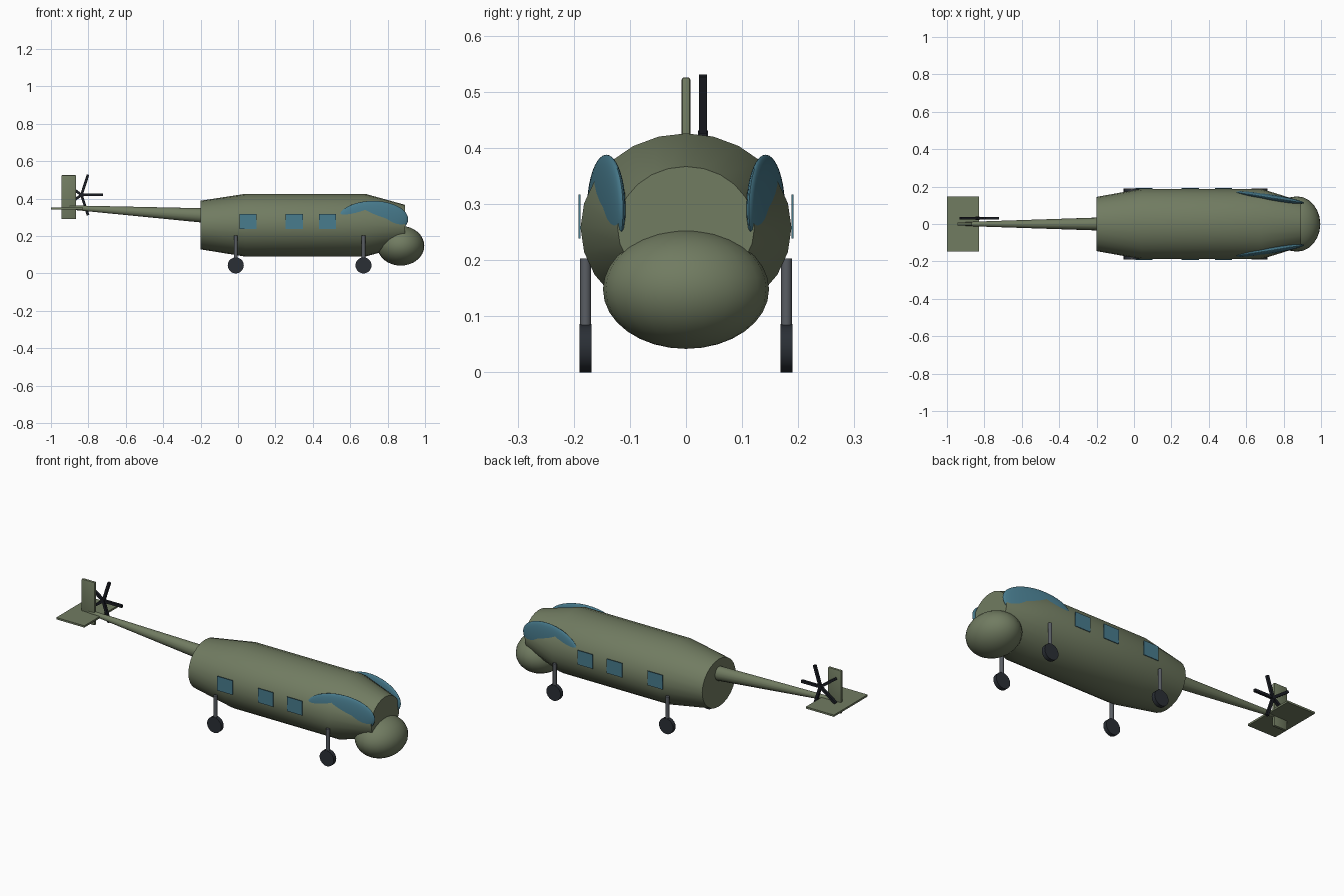
import bpy, bmesh, math
from mathutils import Matrix, Vector

if "Cube" in bpy.data.objects:
    bpy.data.objects.remove(bpy.data.objects["Cube"])


def material(name, rgb):
    m = bpy.data.materials.new(name)
    m.diffuse_color = (*rgb, 1)
    m.use_nodes = True
    m.node_tree.nodes["Principled BSDF"].inputs["Base Color"].default_value = m.diffuse_color
    return m


OLIVE = material("olive paint", (0.165, 0.2, 0.12))
GLASS = material("blue glass", (0.065, 0.2, 0.27))
STEEL = material("grey steel", (0.1, 0.11, 0.125))
TYRE = material("dark rubber", (0.023, 0.028, 0.036))
BLACK = material("black blade", (0.011, 0.013, 0.018))


def finish(name, bm, mat, smooth=True):
    bmesh.ops.recalc_face_normals(bm, faces=bm.faces)
    me = bpy.data.meshes.new(name)
    bm.to_mesh(me)
    bm.free()
    me.materials.append(mat)
    ob = bpy.data.objects.new(name, me)
    bpy.context.collection.objects.link(ob)
    if smooth:
        bpy.ops.object.select_all(action='DESELECT')
        ob.select_set(True)
        bpy.context.view_layer.objects.active = ob
        bpy.ops.object.shade_smooth_by_angle(angle=math.radians(35))
    return ob


def loft_x(name, rings, mat, sides):
    """Skin elliptical rings (x, z centre, y radius, z radius) along x."""
    bm = bmesh.new()
    loops = []
    for x, cz, ry, rz in rings:
        loops.append([bm.verts.new((x, ry * math.cos(i * math.tau / sides),
                                    cz + rz * math.sin(i * math.tau / sides)))
                      for i in range(sides)])
    for a, b in zip(loops, loops[1:]):
        for i in range(sides):
            j = (i + 1) % sides
            bm.faces.new((a[i], a[j], b[j], b[i]))
    bm.faces.new(loops[0])
    bm.faces.new(loops[-1])
    return finish(name, bm, mat)


def ellipsoid(name, loc, radii, mat, yaw=0.0, seg=24):
    bm = bmesh.new()
    m = Matrix.Translation(loc) @ Matrix.Rotation(yaw, 4, 'Z') @ Matrix.Diagonal((*radii, 1))
    bmesh.ops.create_uvsphere(bm, u_segments=seg, v_segments=seg // 2 + 4, radius=1, matrix=m)
    return finish(name, bm, mat)


def box(name, loc, size, mat, bevel=0.0):
    bm = bmesh.new()
    bmesh.ops.create_cube(bm, size=1, matrix=Matrix.Translation(loc) @ Matrix.Diagonal((*size, 1)))
    if bevel:
        bmesh.ops.bevel(bm, geom=bm.edges[:], offset=bevel, segments=2, affect='EDGES', profile=0.5)
    return finish(name, bm, mat, smooth=bool(bevel))


def cylinder(name, loc, radius, depth, axis, mat, sides):
    bm = bmesh.new()
    rot = Vector((0, 0, 1)).rotation_difference(Vector(axis)).to_matrix().to_4x4()
    bmesh.ops.create_cone(bm, cap_ends=True, segments=sides, radius1=radius, radius2=radius,
                          depth=depth, matrix=Matrix.Translation(loc) @ rot)
    return finish(name, bm, mat)


# Body, chin nose and tail boom
loft_x("fuselage", [(-0.2, 0.259, 0.145, 0.13), (0.04, 0.258, 0.188, 0.168),
                    (0.68, 0.258, 0.188, 0.168), (0.893, 0.258, 0.122, 0.109)], OLIVE, 24)
ellipsoid("chin_nose", (0.87, 0, 0.148), (0.126, 0.148, 0.106), OLIVE)
loft_x("tail_boom", [(-0.9, 0.353, 0.011, 0.011), (-0.15, 0.308, 0.036, 0.04)], OLIVE, 16)

# Tail surfaces
box("tail_fin", (-0.905, 0, 0.408), (0.08, 0.016, 0.236), OLIVE, bevel=0.005)
box("tailplane", (-0.915, 0, 0.347), (0.17, 0.293, 0.01), OLIVE)

# Tail rotor: five blades around a small hub
hub = Vector((-0.837, 0.03, 0.42))
cylinder("rotor_hub", hub, 0.011, 0.018, (0, 1, 0), BLACK, 12)
bm = bmesh.new()
for k in range(5):
    m = (Matrix.Translation(hub) @ Matrix.Rotation(-k * math.tau / 5, 4, 'Y')
         @ Matrix.Translation((0.057, 0, 0)) @ Matrix.Diagonal((0.115, 0.014, 0.014, 1)))
    bmesh.ops.create_cube(bm, size=1, matrix=m)
finish("tail_rotor_blades", bm, BLACK, smooth=False)

# Paired parts on both sides
for s, side in ((-1, "right"), (1, "left")):
    ellipsoid(f"cockpit_glass_{side}", (0.722, s * 0.142, 0.29), (0.19, 0.018, 0.098),
              GLASS, yaw=-s * math.radians(9), seg=32)
    for n, x in enumerate((0.054, 0.301, 0.478)):
        box(f"cabin_window_{side}_{n + 1}", (x, s * 0.19, 0.278), (0.092, 0.004, 0.078), GLASS)
    for x, end in ((-0.012, "rear"), (0.671, "front")):
        cylinder(f"{end}_strut_{side}", (x, s * 0.179, 0.123), 0.01, 0.16, (0, 0, 1), STEEL, 12)
        cylinder(f"{end}_wheel_{side}", (x, s * 0.179, 0.043), 0.043, 0.022, (0, 1, 0), TYRE, 20)
